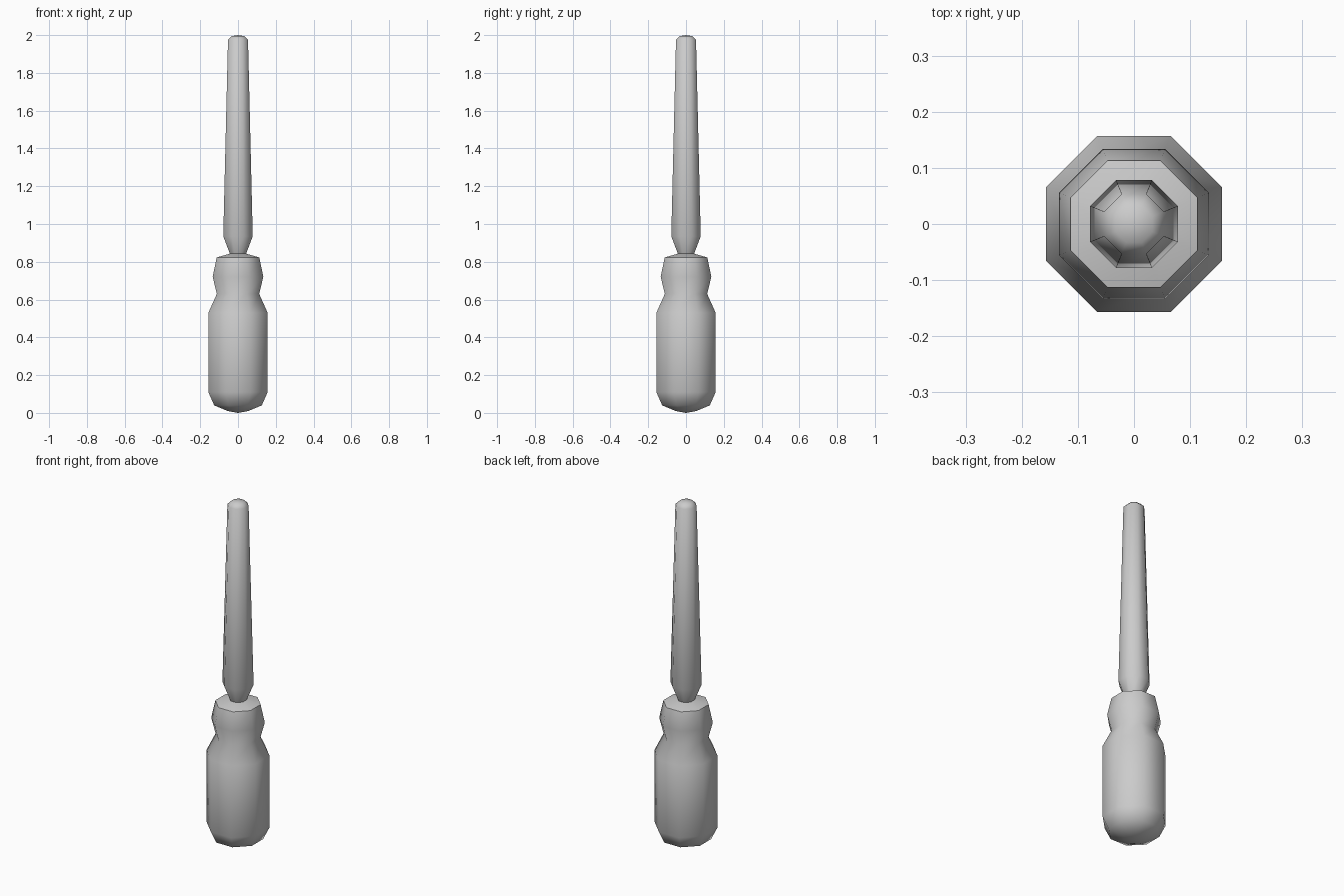
import bpy, bmesh, math

if "Cube" in bpy.data.objects:
    bpy.data.objects.remove(bpy.data.objects["Cube"])

SIDES = 8


def lathe(name, profile):
    """Octagonal turned part; profile holds (flat-to-centre radius, z), flats face x and y."""
    bm = bmesh.new()
    k = 1 / math.cos(math.pi / SIDES)
    rings = []
    for r, z in profile:
        if r == 0:
            rings.append([bm.verts.new((0, 0, z))])
            continue
        rings.append([bm.verts.new((r * k * math.cos(a), r * k * math.sin(a), z))
                      for a in (2 * math.pi * (i + 0.5) / SIDES for i in range(SIDES))])
    for lo, hi in zip(rings, rings[1:]):
        for i in range(SIDES):
            j = (i + 1) % SIDES
            if len(lo) == 1:
                bm.faces.new((lo[0], hi[j], hi[i]))
            elif len(hi) == 1:
                bm.faces.new((lo[i], lo[j], hi[0]))
            else:
                bm.faces.new((lo[i], lo[j], hi[j], hi[i]))
    bmesh.ops.recalc_face_normals(bm, faces=bm.faces)
    mesh = bpy.data.meshes.new(name)
    bm.to_mesh(mesh)
    bm.free()
    obj = bpy.data.objects.new(name, mesh)
    bpy.context.collection.objects.link(obj)
    bpy.ops.object.select_all(action='DESELECT')
    obj.select_set(True)
    bpy.context.view_layer.objects.active = obj
    bpy.ops.object.shade_smooth_by_angle(angle=math.radians(50))
    return obj


# Grip with rounded butt, finger groove and collar
lathe("handle", [(0, 0), (0.055, 0.01), (0.126, 0.04), (0.157, 0.11), (0.157, 0.53),
                 (0.112, 0.63), (0.134, 0.72), (0.113, 0.823), (0.042, 0.843), (0, 0.843)])

# Tapered shaft with narrow root and rounded tip
lathe("shaft", [(0, 0.835), (0.042, 0.84), (0.078, 0.935), (0.053, 1.975),
                (0.033, 1.995), (0, 2.0)])
